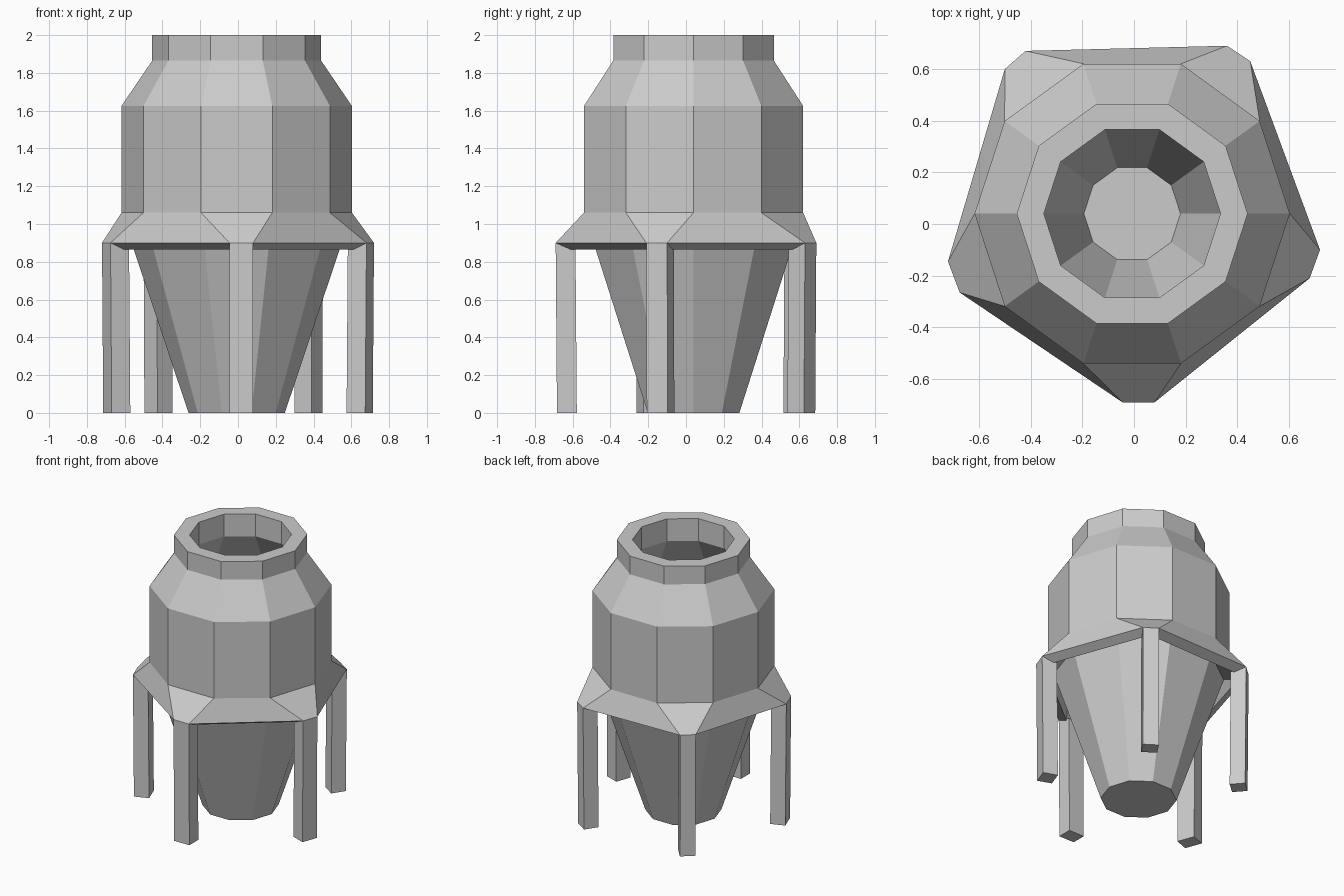
import bpy, bmesh, math
from mathutils import Vector

if "Cube" in bpy.data.objects:
    bpy.data.objects.remove(bpy.data.objects["Cube"])

CX, CY = -0.007, 0.04      # axis of the body
SIDES = 10


def ring(r, z):
    """Ten-sided ring of points around the body axis."""
    return [Vector((CX + r * math.cos(2 * math.pi * i / SIDES),
                    CY + r * math.sin(2 * math.pi * i / SIDES), z))
            for i in range(SIDES)]


def loft(name, rings, cap_start=False, cap_end=False):
    """Skin a list of matching point rings into one flat-shaded object."""
    bm = bmesh.new()
    rows = [[bm.verts.new(p) for p in r] for r in rings]
    n = len(rows[0])
    for a, b in zip(rows, rows[1:]):
        for i in range(n):
            j = (i + 1) % n
            bm.faces.new((a[i], a[j], b[j], b[i]))
    if cap_start:
        bm.faces.new(rows[0][::-1])
    if cap_end:
        bm.faces.new(rows[-1])
    bmesh.ops.recalc_face_normals(bm, faces=bm.faces)
    mesh = bpy.data.meshes.new(name)
    bm.to_mesh(mesh)
    bm.free()
    obj = bpy.data.objects.new(name, mesh)
    bpy.context.collection.objects.link(obj)
    return obj


# Hollow vessel: outer wall up from the base, over the rim, inner wall down
profile = [(0.255, 0), (0.61, 1.06), (0.61, 1.625), (0.447, 1.865), (0.447, 2.0),
           (0.342, 2.0), (0.342, 1.835), (0.505, 1.595), (0.505, 1.075), (0.187, 0.1)]
loft("vessel", [ring(r, z) for r, z in profile], True, True)

# Outer skirt edge, counter-clockwise; neighbouring pairs are the leg fronts
edge = [(0.72, -0.10), (0.45, 0.63), (0.36, 0.69), (-0.42, 0.67), (-0.50, 0.60),
        (-0.72, -0.145), (-0.675, -0.265), (-0.045, -0.69), (0.08, -0.69), (0.68, -0.21)]
outer = [Vector((x, y, 0.9)) for x, y in edge]
axis = Vector((CX, CY, 0))
lip = [axis + (p - axis) * 0.9 for p in outer]
for p in lip:
    p.z = 0.865

# Flared skirt with a thick lower lip
loft("skirt", [ring(0.61, 1.06), outer, lip, ring(0.568, 0.95)])

# Five legs hanging from the skirt corners
for k in range(1, SIDES, 2):
    a, b = outer[k], outer[(k + 1) % SIDES]
    t = (b - a).normalized()
    inward = Vector((-t.y, t.x, 0))
    top = [a, b, b + inward * 0.105, a + inward * 0.105]
    top[2].z = top[3].z = 0.87
    bottom = [Vector((p.x, p.y, 0)) + inward * 0.007 for p in top]
    loft(f"leg_{k // 2 + 1}", [bottom, top], True, True)
